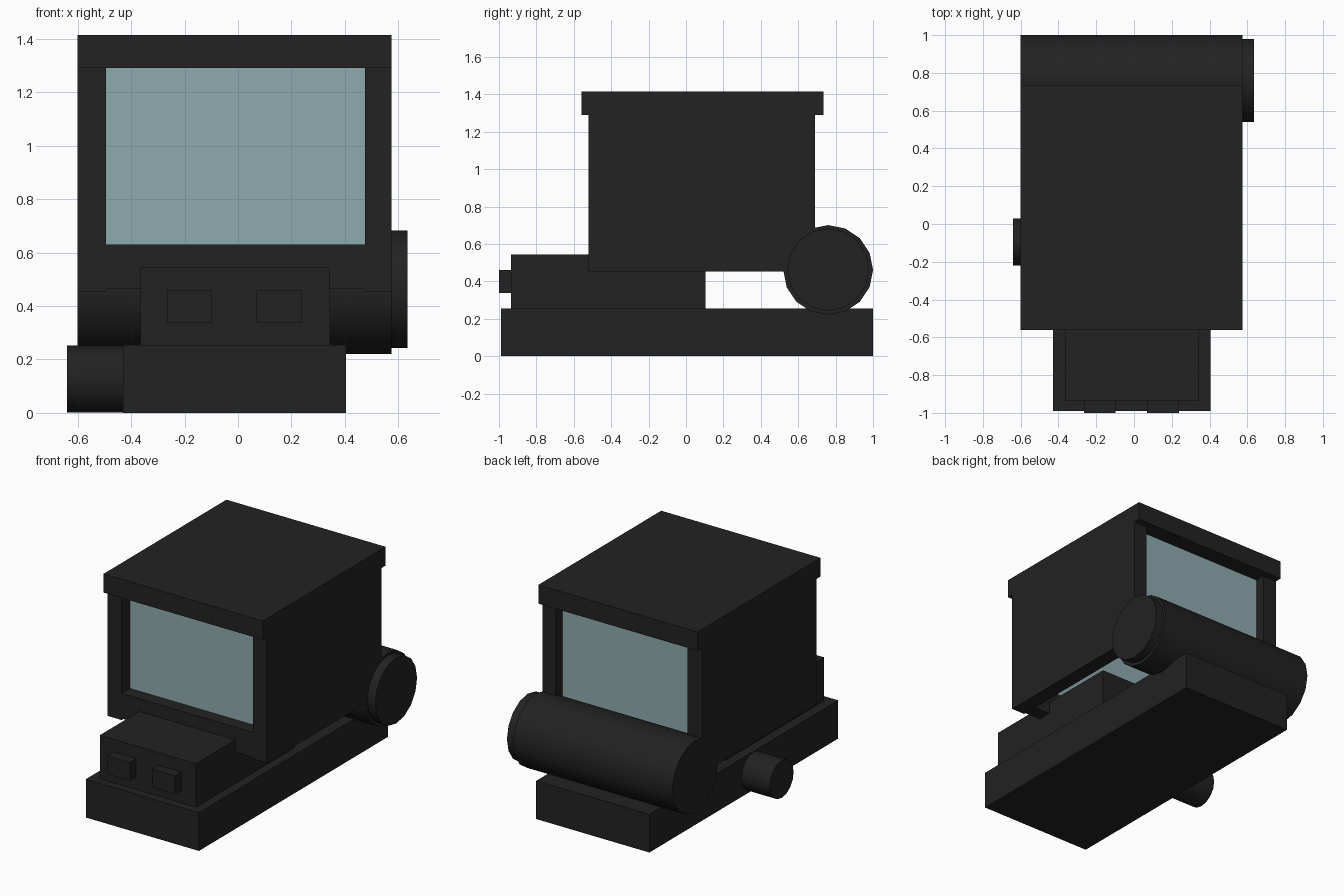
import bpy
import bmesh
from math import pi, radians
from mathutils import Matrix

cube = bpy.data.objects.get("Cube")
if cube:
    bpy.data.objects.remove(cube, do_unlink=True)


def material(name, color):
    mat = bpy.data.materials.new(name)
    mat.use_nodes = True
    mat.diffuse_color = color
    mat.node_tree.nodes["Principled BSDF"].inputs["Base Color"].default_value = color
    return mat


black = material("matte black", (0.016, 0.016, 0.016, 1))
glass = material("pale blue glass", (0.275, 0.407, 0.429, 1))


def finish(name, bm, mat):
    mesh = bpy.data.meshes.new(name)
    bm.to_mesh(mesh)
    bm.free()
    mesh.materials.append(mat)
    obj = bpy.data.objects.new(name, mesh)
    bpy.context.collection.objects.link(obj)
    return obj


def box(name, x, y, z, mat=black):
    """Box given as (low, high) ranges on each axis."""
    bm = bmesh.new()
    bmesh.ops.create_cube(bm, size=1)
    for v in bm.verts:
        for i, (low, high) in enumerate((x, y, z)):
            v.co[i] = high if v.co[i] > 0 else low
    return finish(name, bm, mat)


def cylinder(name, x, y, z, radius, sides=16):
    """Cylinder lying along x, smooth around and sharp at its ends."""
    bm = bmesh.new()
    place = Matrix.Translation((sum(x) / 2, y, z)) @ Matrix.Rotation(pi / 2, 4, "Y")
    bmesh.ops.create_cone(bm, cap_ends=True, segments=sides, radius1=radius,
                          radius2=radius, depth=x[1] - x[0], matrix=place)
    obj = finish(name, bm, black)
    bpy.ops.object.select_all(action="DESELECT")
    obj.select_set(True)
    bpy.context.view_layer.objects.active = obj
    bpy.ops.object.shade_smooth_by_angle(angle=radians(30))
    return obj


# Base slab and the front housing with its two lamps
box("base", (-0.43, 0.405), (-0.99, 1.0), (0, 0.255))
box("front_housing", (-0.365, 0.345), (-0.935, 0.105), (0.255, 0.545))
for side, x in (("right", -0.265), ("left", 0.07)):
    box(side + "_lamp", (x, x + 0.167), (-1.0, -0.935), (0.337, 0.46))

# Hollow cabin, open underneath: side walls, sills, panes and roof
outer = (-0.6, 0.575)
inner = (-0.495, 0.475)
depth = (-0.52, 0.69)
eaves = 1.29
box("right_wall", (outer[0], inner[0]), depth, (0.453, eaves))
box("left_wall", (inner[1], outer[1]), depth, (0.453, eaves))
for end, wall, pane in (("front", (-0.52, -0.425), (-0.431, -0.425)),
                        ("back", (0.615, 0.69), (0.615, 0.621))):
    box(end + "_sill", inner, wall, (0.463, 0.63))
    box(end + "_window", inner, pane, (0.63, eaves), glass)
box("roof", outer, (-0.56, 0.735), (eaves, 1.415))

# Rear drum with its end cap, and the side knob
cylinder("rear_drum", outer, 0.76, 0.461, 0.24)
cylinder("drum_cap", (outer[1], 0.635), 0.76, 0.463, 0.22)
cylinder("side_knob", (-0.64, -0.43), -0.095, 0.127, 0.125)
